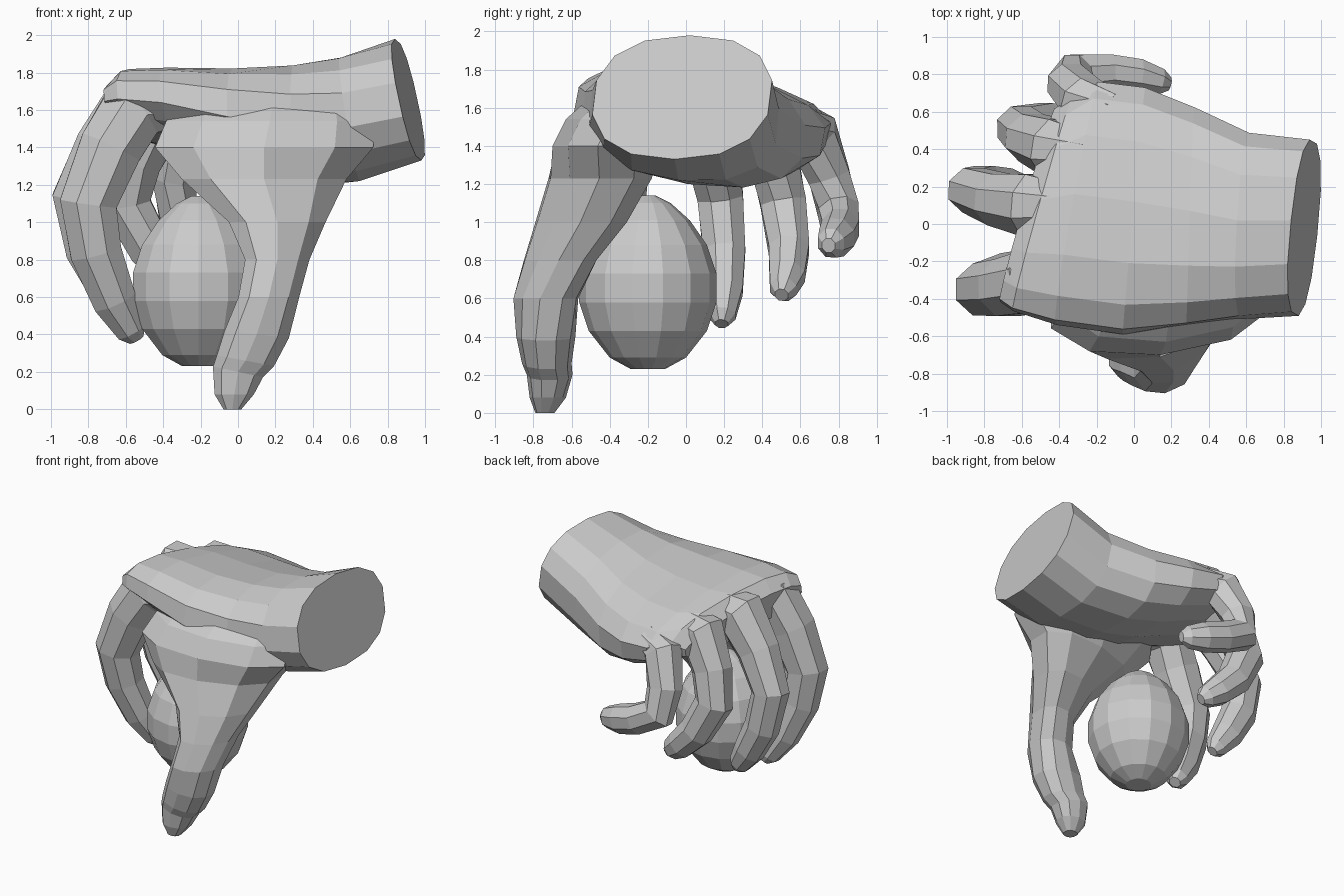
import bpy, bmesh, math
from mathutils import Vector

if "Cube" in bpy.data.objects:
    bpy.data.objects.remove(bpy.data.objects["Cube"])


def loft(name, rings, sides, power=1.0):
    """Closed skin through rings given as (centre, half axis u, half axis v)."""
    bm = bmesh.new()
    loops = []
    for c, u, v in rings:
        c, u, v = Vector(c), Vector(u), Vector(v)
        loop = []
        for i in range(sides):
            a = 2 * math.pi * (i + 0.5) / sides
            cu, sv = math.cos(a), math.sin(a)
            cu = math.copysign(abs(cu) ** power, cu)
            sv = math.copysign(abs(sv) ** power, sv)
            loop.append(bm.verts.new(c + u * cu + v * sv))
        loops.append(loop)
    for a, b in zip(loops, loops[1:]):
        for i in range(sides):
            j = (i + 1) % sides
            bm.faces.new((a[i], a[j], b[j], b[i]))
    bm.faces.new(loops[0])
    bm.faces.new(loops[-1][::-1])
    bmesh.ops.recalc_face_normals(bm, faces=bm.faces)
    me = bpy.data.meshes.new(name)
    bm.to_mesh(me)
    bm.free()
    ob = bpy.data.objects.new(name, me)
    bpy.context.collection.objects.link(ob)
    return ob


def finger(name, path):
    """Eight-sided tube along (x, y, z, radius) points with a blunt tip."""
    pts = [Vector(p[:3]) for p in path]
    rad = [p[3] for p in path]
    end = (pts[-1] - pts[-2]).normalized()
    pts.append(pts[-1] + end * rad[-1] * 0.7)
    rad.append(rad[-1] * 0.5)
    rings = []
    for i, p in enumerate(pts):
        t = (pts[min(i + 1, len(pts) - 1)] - pts[max(i - 1, 0)]).normalized()
        u = t.cross(Vector((0, 1, 0))).normalized()
        rings.append((p, u * rad[i] * 1.1, u.cross(t) * rad[i]))
    return loft(name, rings, 8)


# palm and wrist, thinning towards the knuckles
hand = loft("hand", [
    ((.91, -.02, 1.655), (.05, .47, 0), (-.07, .04, .325)),
    ((.60, -.01, 1.55), (.03, .50, -.05), (-.05, .03, .33)),
    ((.30, .04, 1.51), (.02, .59, -.09), (0, .03, .31)),
    ((.00, .07, 1.53), (.06, .66, -.11), (0, .05, .26)),
    ((-.30, .11, 1.58), (.12, .65, -.12), (-.02, .05, .205)),
    ((-.49, .10, 1.61), (.16, .57, -.10), (-.01, .03, .175)),
    ((-.57, .10, 1.58), (.15, .52, -.10), (-.01, .03, .11)),
], 14, 0.85)

# thumb with its broad web
thumb = loft("thumb", [
    ((.20, -.14, 1.72), (.50, .03, 0), (0, .29, 0)),
    ((.17, -.32, 1.54), (.58, .04, 0), (0, .31, 0)),
    ((.14, -.41, 1.40), (.61, .05, 0), (0, .29, 0)),
    ((.14, -.45, 1.23), (.46, .09, 0), (0, .26, 0)),
    ((.21, -.55, 1.00), (.27, .08, 0), (0, .23, 0)),
    ((.21, -.66, .80), (.18, .06, 0), (0, .185, 0)),
    ((.165, -.735, .60), (.17, .03, 0), (0, .17, 0)),
    ((.10, -.735, .40), (.18, 0, -.02), (0, .155, 0)),
    ((.04, -.73, .26), (.16, 0, -.03), (0, .13, 0)),
    ((.00, -.715, .20), (.14, 0, -.03), (0, .12, 0)),
    ((-.02, -.725, .08), (.11, 0, 0), (0, .095, 0)),
    ((-.03, -.74, .0), (.05, 0, 0), (0, .05, 0)),
], 10, 0.9)

# curled fingers, each starting inside its knuckle
fingers = [
    finger("index_finger", [
        (-.36, -.28, 1.64, .13), (-.55, -.31, 1.62, .18), (-.68, -.34, 1.40, .165),
        (-.80, -.35, 1.10, .15), (-.76, -.32, .84, .135), (-.66, -.26, .58, .115),
        (-.57, -.21, .42, .08)]),
    finger("middle_finger", [
        (-.36, .09, 1.65, .13), (-.55, .10, 1.63, .18), (-.72, .13, 1.40, .15),
        (-.86, .18, 1.13, .13), (-.80, .20, .85, .12), (-.69, .20, .64, .105),
        (-.60, .19, .51, .075)]),
    finger("ring_finger", [
        (-.26, .38, 1.60, .12), (-.43, .41, 1.57, .165), (-.55, .46, 1.33, .14),
        (-.60, .51, 1.10, .13), (-.47, .54, .86, .115), (-.33, .53, .72, .10),
        (-.24, .51, .65, .075)]),
    finger("little_finger", [
        (-.12, .60, 1.52, .11), (-.27, .66, 1.47, .14), (-.34, .75, 1.24, .12),
        (-.32, .80, 1.06, .115), (-.14, .81, .97, .105), (.02, .79, .92, .10),
        (.14, .76, .89, .075)]),
]

# weld thumb and fingers into one hand
for part in [thumb] + fingers:
    mod = hand.modifiers.new("join", 'BOOLEAN')
    mod.operation = 'UNION'
    mod.solver = 'EXACT'
    mod.object = part
    bpy.context.view_layer.objects.active = hand
    bpy.ops.object.modifier_apply(modifier=mod.name)
    bpy.data.objects.remove(part)

# egg held in the fingers, slimmer towards the top
heights = [(.23, .09), (.29, .20), (.43, .31), (.58, .36), (.73, .36),
           (.88, .31), (1.01, .22), (1.10, .12), (1.14, .04)]
egg = loft("egg", [((-.21, -.2, z), (r, 0, 0), (0, r, 0)) for z, r in heights], 14)
